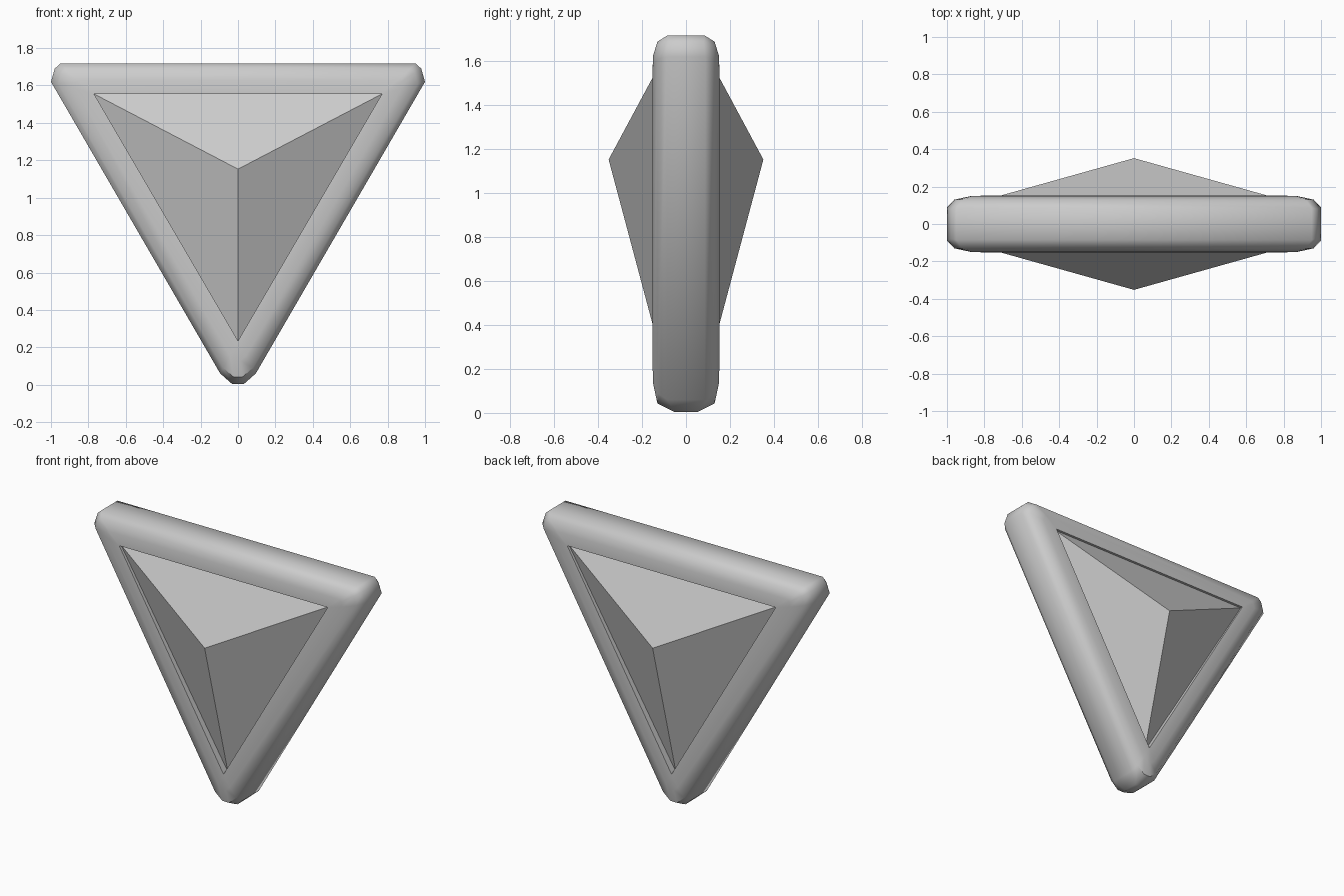
import bpy
import bmesh
from mathutils import Vector

if "Cube" in bpy.data.objects:
    bpy.data.objects.remove(bpy.data.objects["Cube"], do_unlink=True)

GREY = (0.6, 0.6, 0.6, 1.0)
grey = bpy.data.materials.new("plain grey")
grey.use_nodes = True
grey.diffuse_color = GREY
grey.node_tree.nodes["Principled BSDF"].inputs["Base Color"].default_value = GREY


def finish(bm, name, angle):
    bmesh.ops.recalc_face_normals(bm, faces=bm.faces)
    mesh = bpy.data.meshes.new(name)
    bm.to_mesh(mesh)
    bm.free()
    mesh.materials.append(grey)
    obj = bpy.data.objects.new(name, mesh)
    bpy.context.collection.objects.link(obj)
    bpy.ops.object.select_all(action="DESELECT")
    obj.select_set(True)
    bpy.context.view_layer.objects.active = obj
    bpy.ops.object.shade_smooth_by_angle(angle=angle)
    return obj


def loft(bm, rings, closed=False):
    pairs = list(zip(rings, rings[1:]))
    if closed:
        pairs.append((rings[-1], rings[0]))
    for a, b in pairs:
        for i in range(len(a)):
            j = (i + 1) % len(a)
            bm.faces.new((a[i], a[j], b[j], b[i]))


# Triangle of the central opening
tip = Vector((0, 0.235))
corner = Vector((0.77, 1.555))

# Right half of the rounded outline: point, opening corner, edge thickness
half = [
    ((0.03, 0.003), tip, 0.05),
    ((0.095, 0.06), tip, 0.085),
    ((1.0, 1.62), corner, 0.088),
    ((0.98, 1.69), corner, 0.08),
    ((0.95, 1.717), corner, 0.085),
]
outline = [(Vector(p), c, y) for p, c, y in half]
outline += [(Vector((-p.x, p.y)), Vector((-c.x, c.y)), y) for p, c, y in reversed(outline)]

# Frame: soft profile swept from outer edge to opening, front and back
steps = [(0.0, None), (0.17, 0.13), (0.55, 0.149), (1.0, 0.153)]
bm = bmesh.new()
rings = []
for side, order in ((-1, reversed(steps)), (1, steps)):
    for t, depth in order:
        ring = []
        for p, c, edge in outline:
            q = p.lerp(c, t)
            ring.append(bm.verts.new((q.x, side * (depth or edge), q.y)))
        rings.append(ring)
loft(bm, rings, closed=True)
bmesh.ops.remove_doubles(bm, verts=bm.verts, dist=0.0001)
finish(bm, "triangular_frame", 0.75)

# Gem: shallow pyramid on each face, its rim tucked into the frame
bm = bmesh.new()
gem_rings = []
for side in (-1, 1):
    apex = Vector((0, side * 0.352, 1.153))
    rim = [Vector((0, side * 0.107, tip.y))]
    rim += [Vector((s * corner.x, side * 0.136, corner.y)) for s in (1, -1)]
    top = bm.verts.new(apex)
    ring = [bm.verts.new(apex + (v - apex) * 1.015) for v in rim]
    for i in range(3):
        bm.faces.new((top, ring[i], ring[(i + 1) % 3]))
    gem_rings.append(ring)
loft(bm, gem_rings)
finish(bm, "double_pyramid_gem", 0.2)
